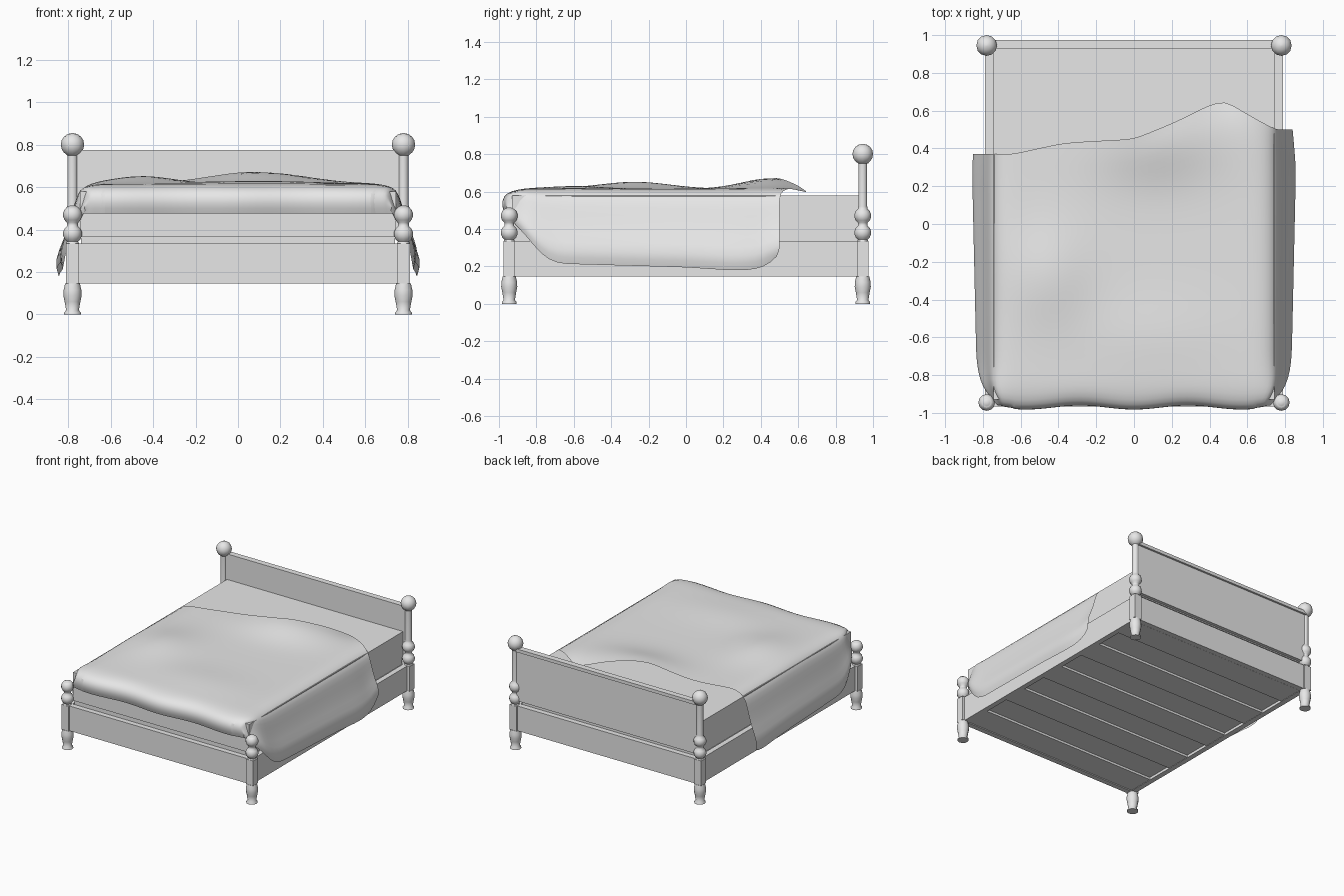
import bpy, bmesh, math

cube = bpy.data.objects.get("Cube")
if cube:
    bpy.data.objects.remove(cube, do_unlink=True)

# One plain grey for everything
grey = bpy.data.materials.new("plain_grey")
grey.use_nodes = True
grey.diffuse_color = (0.8, 0.8, 0.8, 1)
grey.node_tree.nodes["Principled BSDF"].inputs["Base Color"].default_value = (0.8, 0.8, 0.8, 1)


def finish(name, bm, smooth_angle=None):
    bmesh.ops.recalc_face_normals(bm, faces=bm.faces)
    mesh = bpy.data.meshes.new(name)
    bm.to_mesh(mesh)
    bm.free()
    mesh.materials.append(grey)
    obj = bpy.data.objects.new(name, mesh)
    bpy.context.collection.objects.link(obj)
    if smooth_angle:
        mesh.shade_smooth()
        mesh.set_sharp_from_angle(angle=math.radians(smooth_angle))
    return obj


def box(name, x0, x1, y0, y1, z0, z1):
    bm = bmesh.new()
    bmesh.ops.create_cube(bm, size=1)
    for v in bm.verts:
        v.co.x = x1 if v.co.x > 0 else x0
        v.co.y = y1 if v.co.y > 0 else y0
        v.co.z = z1 if v.co.z > 0 else z0
    return finish(name, bm)


def lathe(name, x, y, profile, sides=12):
    bm = bmesh.new()
    rings = []
    for r, z in profile:
        ring = []
        for i in range(sides):
            a = math.tau * i / sides
            ring.append(bm.verts.new((x + r * math.cos(a), y + r * math.sin(a), z)))
        rings.append(ring)
    for low, high in zip(rings, rings[1:]):
        for i in range(sides):
            j = (i + 1) % sides
            bm.faces.new((low[i], low[j], high[j], high[i]))
    bm.faces.new(rings[0])
    bm.faces.new(rings[-1])
    return finish(name, bm, 50)


def ball(radius, z, start, end, steps):
    """Profile points along a round bead, angles in degrees from the bottom."""
    angles = [math.radians(start + (end - start) * i / steps) for i in range(steps + 1)]
    return [(radius * math.sin(a), z - radius * math.cos(a)) for a in angles]


def interp(points, t):
    if t <= points[0][0]:
        return points[0][1]
    for (a, va), (b, vb) in zip(points, points[1:]):
        if t <= b:
            return va + (vb - va) * (t - a) / (b - a)
    return points[-1][1]


# Turned posts with square blocks and feet
POST_X, POST_Y = 0.78, 0.945
foot = [(0.04, 0), (0.04, 0.008), (0.03, 0.02), (0.037, 0.06),
        (0.043, 0.09), (0.042, 0.115), (0.035, 0.145)]
beads = ball(0.045, 0.38, 35, 145, 5) + ball(0.045, 0.47, 35, 145, 5)
for side, sx in (("left", 1), ("right", -1)):
    for end, sy in (("front", -1), ("back", 1)):
        x, y = sx * POST_X, sy * POST_Y
        label = end + "_" + side
        lathe(label + "_foot", x, y, foot)
        box(label + "_block", x - 0.031, x + 0.031, y - 0.03, y + 0.03, 0.145, 0.335)
        if end == "front":
            top = ball(0.045, 0.47, 145, 172, 2)
        else:
            top = [(0.024, 0.52), (0.024, 0.75)] + ball(0.055, 0.8, 30, 175, 7)
        lathe(label + "_post", x, y, [(0.03, 0.335)] + beads + top)

# Rails between the posts
for side, sx in (("left", 1), ("right", -1)):
    xs = sorted((sx * 0.75, sx * 0.79))
    box(side + "_side_rail", *xs, -0.93, 0.93, 0.145, 0.335)
for end, sy in (("front", -1), ("back", 1)):
    ys = sorted((sy * 0.925, sy * 0.965))
    box(end + "_rail", -0.76, 0.76, *ys, 0.145, 0.335)

# Headboard with a capping rail
box("headboard_panel", -0.77, 0.77, 0.935, 0.96, 0.37, 0.75)
box("headboard_cap", -0.77, 0.77, 0.93, 0.975, 0.75, 0.775)

# Base with cross slats beneath, and mattress
box("bed_base", -0.755, 0.755, -0.927, 0.927, 0.165, 0.33)
for i in range(5):
    y = -0.82 + 0.41 * i
    box("slat_%d" % (i + 1), -0.755, 0.755, y - 0.1, y + 0.1, 0.148, 0.166)
box("mattress_support", -0.74, 0.74, -0.92, 0.925, 0.32, 0.37)
box("mattress", -0.745, 0.745, -0.93, 0.93, 0.365, 0.58)

# Draped blanket: back edge line, length of side drop, flare of the sides
back_edge = [(-0.8, 0.37), (-0.64, 0.37), (-0.37, 0.43), (0, 0.45), (0.22, 0.54),
             (0.4, 0.63), (0.48, 0.655), (0.6, 0.58), (0.75, 0.5)]
side_drop = [(-0.96, 0.12), (-0.91, 0.2), (-0.85, 0.25), (-0.8, 0.34), (-0.7, 0.4),
             (0, 0.42), (0.3, 0.44), (0.43, 0.42), (0.49, 0.36)]
flare = [(-0.97, 0.25), (-0.9, 0.45), (-0.75, 0.8), (0.3, 1), (0.5, 0.85)]
front_roll = [(-0.955, 0.14), (-0.977, 0.09), (-0.967, 0.04), (-0.925, 0.012), (-0.86, 0)]
side_roll = [(0.69, 0.015), (0.735, 0.06), (0.765, 0.15), (0.785, 0.33),
             (0.82, 0.6), (0.87, 0.83), (0.845, 1)]
flat = [(-0.64 + 0.08 * i, 0) for i in range(17)]
columns = [(-x, d) for x, d in reversed(side_roll)] + flat + side_roll
ROWS = 16


def bump(x, y, cx, cy, rx, ry, height):
    return height * math.exp(-((x - cx) / rx) ** 2 - ((y - cy) / ry) ** 2)


def blanket_point(x0, drop, row):
    if row < len(front_roll):
        y, front = front_roll[row]
        y -= 0.012 * math.cos(x0 * 11) * (front > 0)
    else:
        k = (row - len(front_roll) + 1) / ROWS
        y = -0.86 + k * (interp(back_edge, x0) + 0.86)
        front = 0
    x = x0
    if abs(x0) > 0.64:
        out = abs(x0) - 0.74
        if out > 0:
            out *= interp(flare, y)
        # Tuck the corners in near the foot of the bed
        out -= 0.05 * max(0, (-0.86 - y) / 0.1)
        x = math.copysign(0.74 + out, x0)
    z = 0.615 - max(front, drop * interp(side_drop, y))
    if drop < 0.1:
        z += bump(x, y, 0.1, 0.45, 0.32, 0.2, 0.06)
        z += bump(x, y, -0.45, -0.27, 0.2, 0.25, 0.04)
        z += bump(x, y, 0.1, -0.6, 0.4, 0.2, 0.015)
        z -= bump(x, y, 0.48, 0.66, 0.1, 0.08, 0.03)
    return x, y, z


bm = bmesh.new()
grid = [[bm.verts.new(blanket_point(x, d, r)) for x, d in columns]
        for r in range(len(front_roll) + ROWS)]
for a, b in zip(grid, grid[1:]):
    for i in range(len(columns) - 1):
        bm.faces.new((a[i], a[i + 1], b[i + 1], b[i]))
blanket = finish("blanket", bm, 80)
subdivision = blanket.modifiers.new("soften", "SUBSURF")
subdivision.levels = subdivision.render_levels = 1
